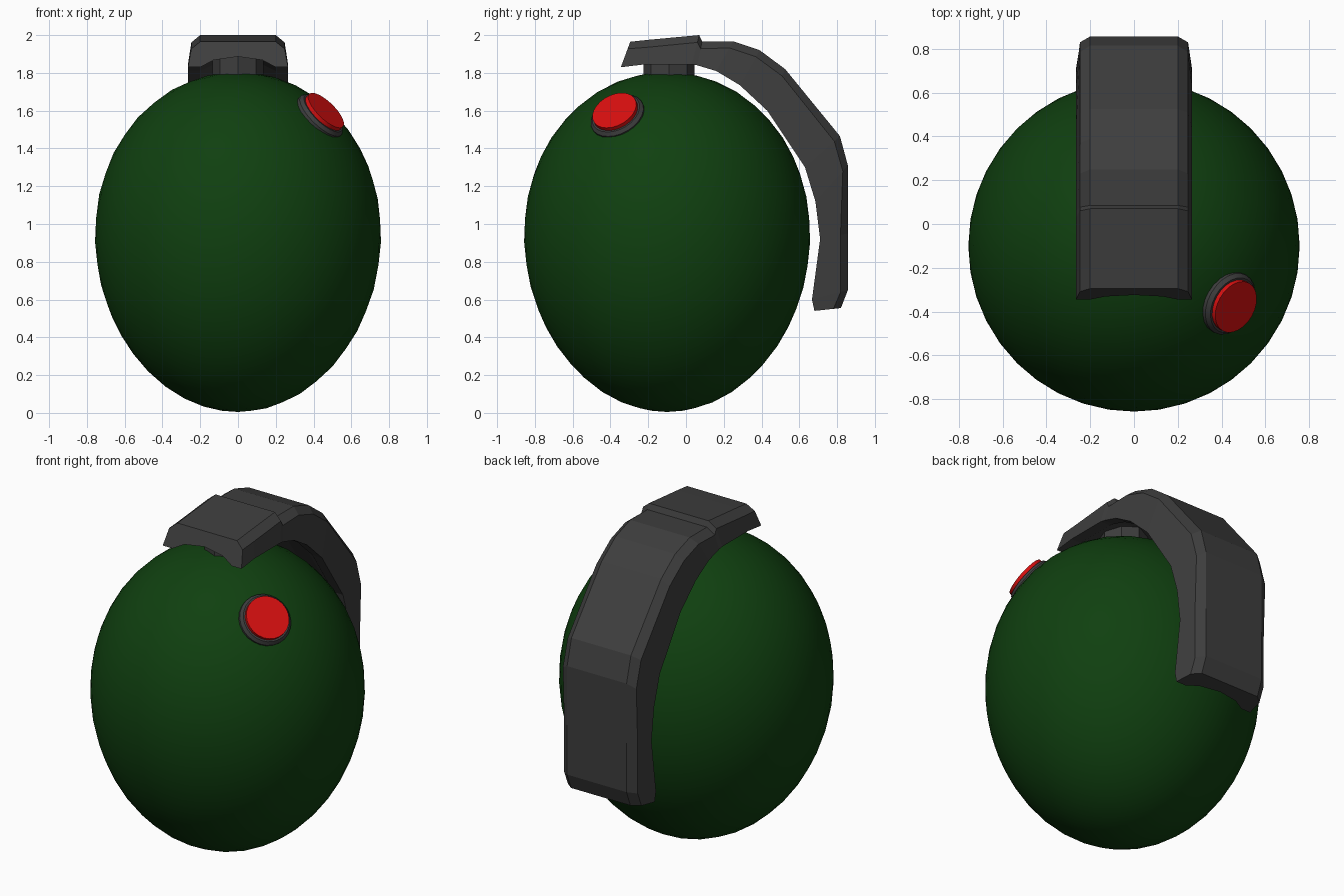
import bpy, bmesh
from mathutils import Vector

if "Cube" in bpy.data.objects:
    bpy.data.objects.remove(bpy.data.objects["Cube"])


def material(name, color):
    mat = bpy.data.materials.new(name)
    mat.use_nodes = True
    mat.diffuse_color = (*color, 1)
    bsdf = next(n for n in mat.node_tree.nodes if n.type == "BSDF_PRINCIPLED")
    bsdf.inputs["Base Color"].default_value = (*color, 1)
    return mat


green = material("dark green", (0.005, 0.051, 0.005))
grey = material("charcoal", (0.048, 0.048, 0.048))
red = material("red", (0.7, 0.005, 0.005))


def finish(bm, name, mat, smooth=None):
    bmesh.ops.recalc_face_normals(bm, faces=bm.faces)
    mesh = bpy.data.meshes.new(name)
    bm.to_mesh(mesh)
    bm.free()
    mesh.materials.append(mat)
    obj = bpy.data.objects.new(name, mesh)
    bpy.context.collection.objects.link(obj)
    if smooth:
        bpy.ops.object.select_all(action="DESELECT")
        obj.select_set(True)
        bpy.context.view_layer.objects.active = obj
        bpy.ops.object.shade_smooth_by_angle(angle=smooth)
    return obj


def disc(name, mat, center, axis, r1, r2, low, high, sides, smooth=None):
    """Tapered cylinder from low to high along an axis through center."""
    bm = bmesh.new()
    bmesh.ops.create_cone(bm, cap_ends=True, segments=sides, radius1=r1,
                          radius2=r2, depth=high - low)
    obj = finish(bm, name, mat, smooth)
    axis = Vector(axis).normalized()
    obj.rotation_euler = axis.to_track_quat("Z", "Y").to_euler()
    obj.location = Vector(center) + axis * (low + high) / 2
    return obj


# Egg-shaped body, slightly narrower toward the bottom
bm = bmesh.new()
bmesh.ops.create_icosphere(bm, subdivisions=4, radius=1)
for v in bm.verts:
    r = 0.757 * (1 + 0.04 * v.co.z)
    v.co = (v.co.x * r, v.co.y * r - 0.1, 0.905 + v.co.z * 0.9)
finish(bm, "body", green, 0.6)

# Neck under the lever
disc("neck", grey, (0, -0.09, 1.7), (0, 0, 1), 0.135, 0.135, 0, 0.2, 8)

# Lever: (y, z) of the outer and inner edges, lofted front to back
stations = [
    ((-0.295, 1.965), (-0.345, 1.83)),
    ((-0.20, 1.975), (-0.22, 1.845)),
    ((0.07, 2.0), (0.03, 1.845)),
    ((0.085, 1.967), (0.06, 1.84)),
    ((0.25, 1.967), (0.16, 1.81)),
    ((0.39, 1.92), (0.285, 1.735)),
    ((0.525, 1.82), (0.43, 1.60)),
    ((0.815, 1.465), (0.63, 1.30)),
    ((0.857, 1.31), (0.685, 1.12)),
    ((0.857, 0.95), (0.71, 0.92)),
    ((0.857, 0.65), (0.667, 0.60)),
    ((0.82, 0.555), (0.68, 0.54)),
]
# Half section: x and depth from the outer (0) or inner (1) edge
half = [(0.20, 0, 0), (0.247, 0, 0.04), (0.265, 1, 0),
        (0.20, 1, 0), (0.13, 1, 0.04), (0, 1, 0.06)]
section = half + [(-x, side, d) for x, side, d in reversed(half[:-1])]
bm = bmesh.new()
rings = []
for outer, inner in stations:
    o, i = Vector((0, *outer)), Vector((0, *inner))
    step = (i - o).normalized()
    ring = []
    for x, side, d in section:
        p = i - step * d if side else o + step * d
        ring.append(bm.verts.new((x, p.y, p.z)))
    rings.append(ring)
for a, b in zip(rings, rings[1:]):
    for k in range(len(section)):
        n = (k + 1) % len(section)
        bm.faces.new((a[k], a[n], b[n], b[k]))
ends = [bm.faces.new(rings[0]), bm.faces.new(rings[-1])]
bmesh.ops.triangulate(bm, faces=ends)
finish(bm, "lever", grey)

# Button on the front left shoulder
spot, facing = (0.44, -0.365, 1.575), (0.65, -0.36, 0.67)
disc("button_base", grey, spot, facing, 0.15, 0.15, -0.05, 0.0, 24, 0.5)
disc("button_rim", grey, spot, facing, 0.15, 0.135, 0.0, 0.018, 24, 0.5)
disc("button", red, spot, facing, 0.125, 0.125, 0.0, 0.04, 24, 0.5)
